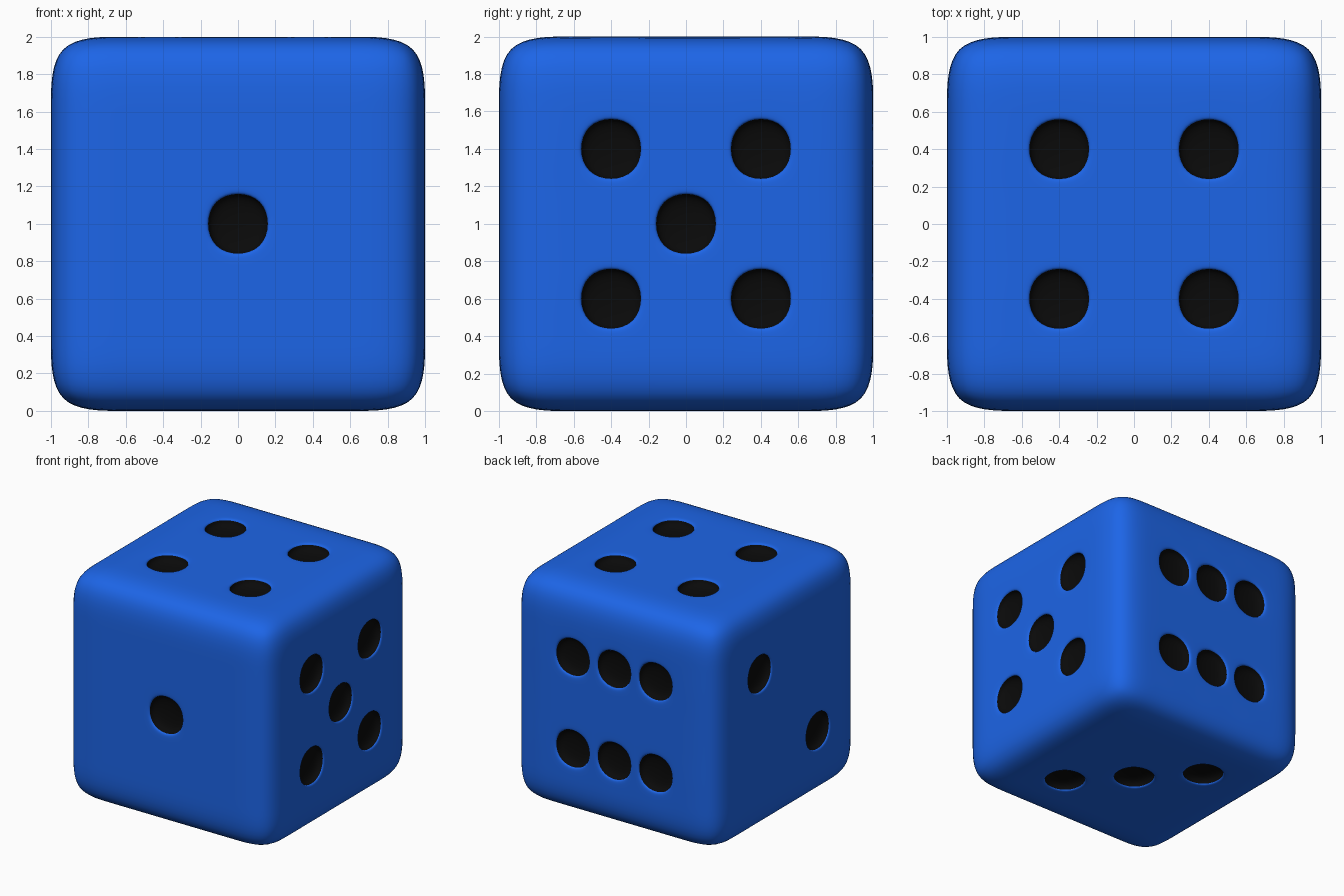
import bpy, bmesh
from mathutils import Vector

if "Cube" in bpy.data.objects:
    bpy.data.objects.remove(bpy.data.objects["Cube"])

CELL = 0.4      # each face is a 5 x 5 grid of cells; pips sit in the inner cells
INSET = 0.031   # rim width around a pip
DEPTH = 0.08    # how far a pip is sunk


def material(name, colour):
    mat = bpy.data.materials.new(name)
    mat.diffuse_color = colour
    mat.use_nodes = True
    mat.node_tree.nodes["Principled BSDF"].inputs["Base Color"].default_value = mat.diffuse_color
    return mat


# Pip layout: outward normal -> pip centres in cell units on that face
X, Y, Z = Vector((1, 0, 0)), Vector((0, 1, 0)), Vector((0, 0, 1))
four = [(a, b) for a in (-1, 1) for b in (-1, 1)]
layout = [
    (-Y, X, Z, [(0, 0)]),                                      # front: one
    (-X, Y, Z, [(1, 1), (-1, -1)]),                            # left: two
    (-Z, X, Y, [(1, -1), (0, 0), (-1, 1)]),                    # bottom: three
    (Z, X, Y, four),                                           # top: four
    (X, Y, Z, four + [(0, 0)]),                                # right: five
    (Y, X, Z, [(a, b) for a in (-1, 0, 1) for b in (-1, 1)]),  # back: six
]
centres = [n + CELL * (a * u + b * v) for n, u, v, pips in layout for a, b in pips]

# Cube cage with a 5 x 5 grid on every side
bm = bmesh.new()
bmesh.ops.create_cube(bm, size=2)
bmesh.ops.subdivide_edges(bm, edges=bm.edges[:], cuts=4, use_grid_fill=True)

# Pips: inset the cells, then sink them
pips = [f for f in bm.faces
        if any((f.calc_center_median() - c).length < 0.05 for c in centres)]
bmesh.ops.inset_individual(bm, faces=pips, thickness=INSET, use_even_offset=True)
caps = bmesh.ops.extrude_discrete_faces(bm, faces=pips)["faces"]
for cap in caps:
    bmesh.ops.translate(bm, verts=cap.verts[:], vec=-cap.normal * DEPTH)
    cap.material_index = 1
    for edge in cap.edges:
        for face in edge.link_faces:
            face.material_index = 1

for face in bm.faces:
    face.smooth = True
bmesh.ops.translate(bm, verts=bm.verts[:], vec=Z)

# Die body, rounded by subdivision
mesh = bpy.data.meshes.new("die")
bm.to_mesh(mesh)
bm.free()
mesh.materials.append(material("blue", (0.012, 0.13, 0.8, 1)))
mesh.materials.append(material("black", (0.003, 0.003, 0.003, 1)))
die = bpy.data.objects.new("die", mesh)
bpy.context.collection.objects.link(die)
subsurf = die.modifiers.new("rounding", "SUBSURF")
subsurf.levels = subsurf.render_levels = 3
